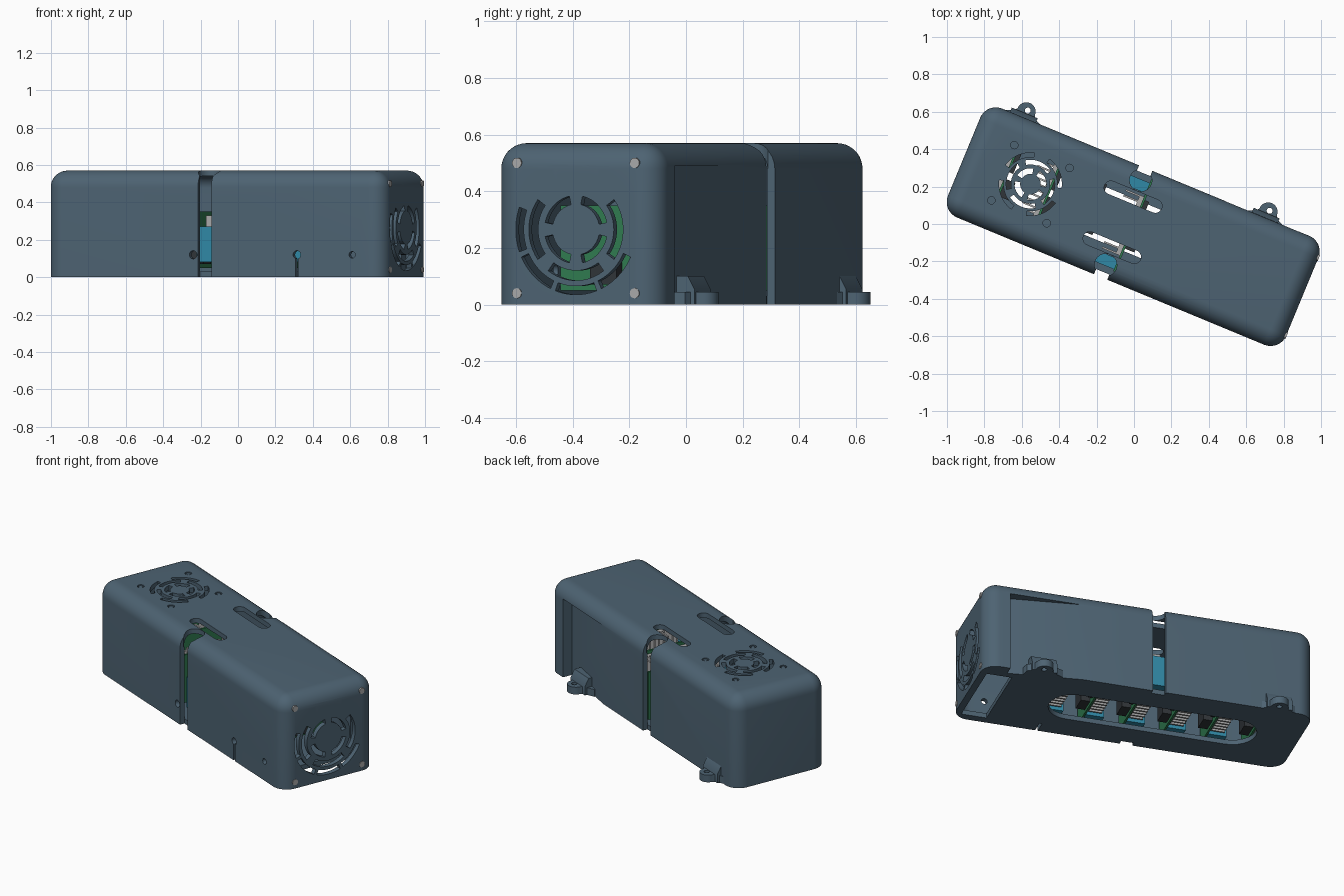
import bpy, bmesh
from math import radians, cos, sin, pi
from mathutils import Matrix, Vector

if "Cube" in bpy.data.objects:
    bpy.data.objects.remove(bpy.data.objects["Cube"])

T = Matrix.Translation
VC = -0.015                      # middle of the case across its width
ALL = []


def material(name, col):
    m = bpy.data.materials.new(name)
    m.diffuse_color = (*col, 1)
    m.use_nodes = True
    m.node_tree.nodes["Principled BSDF"].inputs["Base Color"].default_value = m.diffuse_color
    return m


SHELL = material("slate_plastic", (0.075, 0.125, 0.17))
GREEN = material("board_green", (0.03, 0.2, 0.08))
BLUE = material("connector_blue", (0.03, 0.25, 0.38))
DARK = material("black_parts", (0.03, 0.035, 0.04))
METAL = material("metal", (0.4, 0.4, 0.4))


def finish(name, bm, mat=None):
    bmesh.ops.recalc_face_normals(bm, faces=bm.faces)
    me = bpy.data.meshes.new(name)
    bm.to_mesh(me)
    bm.free()
    ob = bpy.data.objects.new(name, me)
    bpy.context.collection.objects.link(ob)
    if mat:
        me.materials.append(mat)
        ALL.append(ob)
    return ob


def add_box(bm, u0, u1, v0, v1, z0, z1):
    m = T(((u0 + u1) / 2, (v0 + v1) / 2, (z0 + z1) / 2)) @ Matrix.Diagonal((u1 - u0, v1 - v0, z1 - z0, 1))
    return bmesh.ops.create_cube(bm, size=1, matrix=m)


def box(name, *dims, mat=None):
    bm = bmesh.new()
    add_box(bm, *dims)
    return finish(name, bm, mat)


def round_box(name, dims, r, mat=None):
    # box with rounded upright and top edges, sharp at the bottom
    bm = bmesh.new()
    add_box(bm, *dims)
    low = dims[4] + 1e-4
    edges = [e for e in bm.edges if max(v.co.z for v in e.verts) > low]
    bmesh.ops.bevel(bm, geom=edges, offset=r, segments=10, profile=0.5, affect='EDGES')
    return finish(name, bm, mat)


def prism(name, pts, h, m=Matrix(), mat=None):
    bm = bmesh.new()
    f = bm.faces.new([bm.verts.new((x, y, 0)) for x, y in pts])
    ex = bmesh.ops.extrude_face_region(bm, geom=[f])
    bmesh.ops.translate(bm, vec=(0, 0, h), verts=[g for g in ex['geom'] if isinstance(g, bmesh.types.BMVert)])
    bm.transform(m)
    return finish(name, bm, mat)


def arc(r, a0, a1, n=12):
    return [(r * cos(a0 + (a1 - a0) * i / n), r * sin(a0 + (a1 - a0) * i / n)) for i in range(n + 1)]


def disc(r, n=20):
    return arc(r, 0, 2 * pi, n)[:-1]


def stadium(length, r):
    d = length / 2 - r
    return [(x + d, y) for x, y in arc(r, -pi / 2, pi / 2)] + [(x - d, y) for x, y in arc(r, pi / 2, 1.5 * pi)]


def cut(ob, cutter, op='DIFFERENCE'):
    md = ob.modifiers.new("cut", 'BOOLEAN')
    md.operation, md.solver, md.object = op, 'EXACT', cutter
    bpy.context.view_layer.objects.active = ob
    bpy.ops.object.modifier_apply(modifier=md.name)
    if cutter in ALL:
        ALL.remove(cutter)
    bpy.data.objects.remove(cutter)


def grille(ob, rings, m, h):
    # broken concentric vent slots
    for r0, r1, start, half in rings:
        for k in range(4):
            a, s = radians(start + 90 * k), radians(half)
            cut(ob, prism("vent", arc(r0, a - s, a + s) + arc(r1, a + s, a - s), h, m))


# hollow case with a sloping recess along the back wall
case = round_box("case", (-0.977, 0.98, -0.33, 0.30, 0, 0.57), 0.09, SHELL)
cavity = round_box("cavity", (-0.947, 0.95, -0.30, 0.27, 0.03, 0.54), 0.065)
cut(cavity, prism("wedge", [(0.86, 0.4), (0.86, 0.21), (0.40, 0.27), (0.40, 0.4)], 0.62, T((0, 0, -0.1))))
cut(case, prism("wedge", [(0.83, 0.4), (0.83, 0.24), (0.40, 0.30), (0.40, 0.4)], 0.59, T((0, 0, -0.1))))
cut(case, cavity)

# underside openings
cut(case, prism("floor_slot", stadium(1.23, 0.14), 0.2, T((-0.115, VC, -0.1))))
cut(case, box("floor_vent", 0.79, 0.94, -0.28, 0.2, -0.1, 0.1))

# side notches and long top slots, same on both sides
for s in (-1, 1):
    edge = VC + s * 0.40
    for near, z0 in ((0.285, -0.1), (0.235, 0.42)):
        v = sorted((VC + s * near, edge))
        cut(case, box("notch", -0.095, -0.018, v[0], v[1], z0, 0.7))
    cut(case, prism("notch_eye", disc(0.06), 0.3, T((-0.056, VC + s * 0.245, 0.48))))
    cut(case, prism("top_slot", stadium(0.33, 0.036), 0.2, T((-0.06, VC + s * 0.147, 0.47))))

# top and end fan grilles
top_m = T((-0.593, VC, 0.48))
grille(case, [(0.055, 0.085, 45, 33), (0.105, 0.130, 0, 35), (0.145, 0.168, 45, 30)], top_m, 0.2)
end_m = T((0.90, VC, 0.265)) @ Matrix.Rotation(pi / 2, 4, 'Y')
grille(case, [(0.09, 0.12, 45, 33), (0.145, 0.18, 0, 36), (0.20, 0.23, 45, 20), (0.20, 0.23, 0, 20)], end_m, 0.2)

# countersunk holes round the top grille
for a in (-0.16, 0.16):
    for b in (-0.16, 0.16):
        cut(case, prism("sink", disc(0.02), 0.1, T((-0.593 + a, VC + b, 0.56))))
        prism("top_screw", disc(0.013), 0.01, T((-0.593 + a, VC + b, 0.557)), SHELL)

# small holes and keyhole in the front wall
side = Matrix.Rotation(pi / 2, 4, 'X')
for u, r in ((-0.123, 0.022), (0.477, 0.022), (0.797, 0.018)):
    cut(case, prism("hole", disc(r), 0.2, T((u, -0.25, 0.12)) @ side))
cut(case, box("key_slit", 0.469, 0.485, -0.4, -0.25, -0.1, 0.12))

# mounting lugs
for u, w in ((-0.757, "left"), (0.643, "right")):
    tip = [(x - 0.005, y + 0.335) for x, y in arc(0.05, 0, pi)]
    lug = prism(w + "_mounting_lug", [(-0.13, 0.24), (0.10, 0.24), (0.09, 0.30), (0.055, 0.315)] + tip
                + [(-0.065, 0.32), (-0.13, 0.29)], 0.045, T((u, 0, 0)), SHELL)
    cut(lug, prism("lug_hole", disc(0.016), 0.2, T((u, 0.343, -0.1))))
    prism(w + "_lug_gusset", [(0.24, 0), (0.325, 0), (0.325, 0.055), (0.30, 0.10), (0.24, 0.10)], 0.15,
          T((u - 0.085, 0, 0)) @ Matrix(((0, 0, 1, 0), (1, 0, 0, 0), (0, 1, 0, 0), (0, 0, 0, 1))), SHELL)

# end grille screws
for a in (-0.225, 0.225):
    for z in (0.04, 0.50):
        prism("end_screw", disc(0.018), 0.05, T((0.933, VC + a, z)) @ Matrix.Rotation(pi / 2, 4, 'Y'), METAL)

# row of six circuit modules
for k in range(-3, 3):
    u = 0.243 * k
    n = "module_%d_" % (k + 4)
    box(n + "board", u - 0.006, u + 0.006, -0.275, 0.255, 0.05, 0.35, mat=GREEN)
    for s, w in ((-1, "front"), (1, "back")):
        v = sorted((VC + s * 0.19, VC + s * 0.25))
        box(n + w + "_connector", u - 0.13, u - 0.006, v[0], v[1], 0.08, 0.27, mat=BLUE)
    # finned heat sink
    bm = bmesh.new()
    add_box(bm, u - 0.03, u - 0.006, VC - 0.17, VC + 0.17, 0.09, 0.33)
    for i in range(12):
        v = VC - 0.17 + i * 0.03
        add_box(bm, u - 0.11, u - 0.03, v, v + 0.01, 0.09, 0.33)
    finish(n + "heat_sink", bm, METAL)
    box(n + "capacitors", u + 0.006, u + 0.06, -0.14, -0.04, 0.07, 0.16, mat=DARK)
    box(n + "chip", u + 0.006, u + 0.03, 0.0, 0.14, 0.07, 0.2, mat=DARK)

# turn everything to its resting angle and shade
rot = Matrix.Rotation(radians(-22.5), 4, 'Z')
bpy.ops.object.select_all(action='DESELECT')
for ob in ALL:
    ob.data.transform(rot)
    ob.select_set(True)
bpy.context.view_layer.objects.active = case
bpy.ops.object.shade_smooth_by_angle(angle=radians(30))
